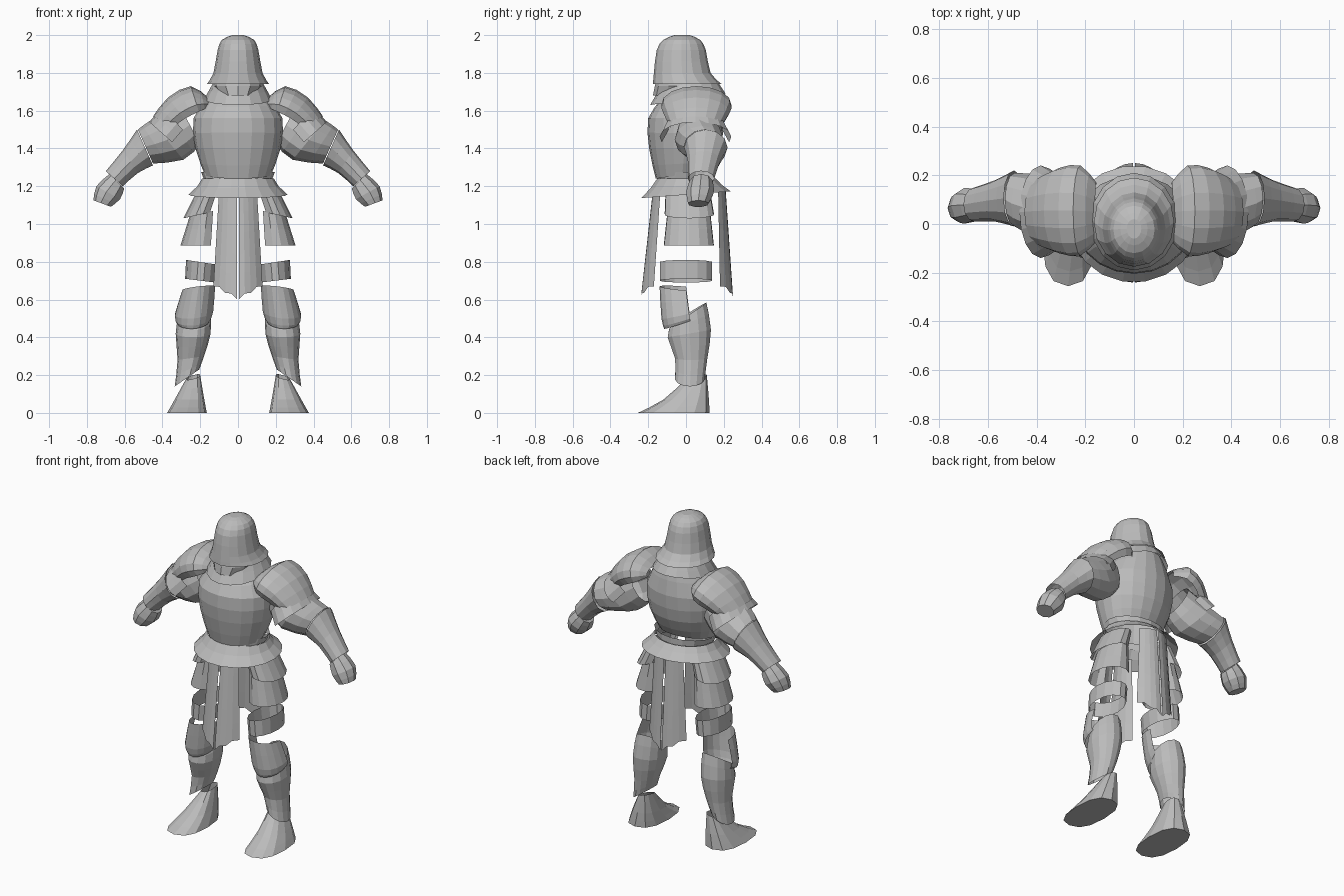
import bpy, bmesh
from math import sin, cos, radians, copysign
from mathutils import Vector

cube = bpy.data.objects.get("Cube")
if cube:
    bpy.data.objects.remove(cube)

steel = bpy.data.materials.new("plain_grey_steel")
steel.use_nodes = True
steel.diffuse_color = (.5, .5, .5, 1)
steel.node_tree.nodes["Principled BSDF"].inputs["Base Color"].default_value = steel.diffuse_color


def finish(name, bm, rows, closed=False, capped=(), mirror=False):
    """Skin neighbouring rows of vertices and add the part to the scene."""
    for upper, lower in zip(rows, rows[1:]):
        count = len(upper)
        for i in range(count if closed else count - 1):
            j = (i + 1) % count
            bm.faces.new((upper[i], upper[j], lower[j], lower[i]))
    for end in capped:
        bm.faces.new(rows[end])
    bmesh.ops.recalc_face_normals(bm, faces=bm.faces)
    mesh = bpy.data.meshes.new(name)
    bm.to_mesh(mesh)
    bm.free()
    mesh.materials.append(steel)
    part = bpy.data.objects.new(name, mesh)
    bpy.context.collection.objects.link(part)
    if mirror:
        part.modifiers.new("other_side", 'MIRROR').use_mirror_merge = False


def ring(inner, outer, front, back, lift=0):
    """Cross-section between inner and outer (x, z) points; lift raises its back."""
    return Vector((*inner, *outer, front, back, lift))


def level(width, height, front, back, lift=0):
    """Cross-section centred on the body."""
    return ring((-width, height), (width, height), front, back, lift)


def smooth_rings(rings, steps):
    """Curve smoothly through the given cross-sections."""
    result = []
    for i in range(len(rings) - 1):
        a, b = rings[i], rings[i + 1]
        into = (b - rings[max(i - 1, 0)]) / 2
        out = (rings[min(i + 2, len(rings) - 1)] - a) / 2
        for k in range(steps):
            t = k / steps
            ease = t * t * (3 - 2 * t)
            result.append(a.lerp(b, ease) + into * t * (1 - t) ** 2 - out * t * t * (1 - t))
    return result + [rings[-1]]


def shell(name, *rings, sides=12, steps=2, arc=None, capped=(), mirror=False, power=1):
    """Loft armour through cross-sections; an arc in degrees leaves it open.
    Angles run from outer through back; a power below one squares the section."""
    bm = bmesh.new()
    start, end = arc or (0, 360)
    rows = []
    for x_in, z_in, x_out, z_out, front, back, lift in smooth_rings(rings, steps):
        row = []
        for i in range(sides + 1 if arc else sides):
            angle = radians(start + (end - start) * i / sides)
            c, s = (copysign(abs(f(angle)) ** power, f(angle)) for f in (cos, sin))
            across, depth = (1 + c) / 2, (1 + s) / 2
            row.append(bm.verts.new((x_in + (x_out - x_in) * across,
                                     front + (back - front) * depth,
                                     z_in + (z_out - z_in) * across + lift * s)))
        rows.append(row)
    finish(name, bm, rows, not arc, capped, mirror)


def cloth(name, side, y_top, y_hem, columns=4, steps=5):
    """Hanging panel pair with a centre slit, curved edges and a ragged hem."""
    bm = bmesh.new()
    rows = []
    for r in range(steps + 1):
        fall = r / steps
        row = []
        for c in range(columns + 1):
            across = c / columns
            hem = .6 + .07 * across + .015 * (c % 2)
            x = .005 + across * (.095 + .03 * fall)
            y = y_top + (y_hem - y_top) * fall - (.04 + .03 * fall) * across ** 2
            row.append(bm.verts.new((x, side * y, 1.18 + (hem - 1.18) * fall)))
        rows.append(row)
    finish(name, bm, rows, mirror=True)


# Head and neck
shell("helmet",
      level(width=.03, height=2, front=-.06, back=.02),
      level(width=.085, height=1.975, front=-.12, back=.075),
      level(width=.108, height=1.92, front=-.155, back=.105),
      level(width=.13, height=1.8, front=-.17, back=.13),
      level(width=.165, height=1.74, front=-.175, back=.19),
      sides=16, capped=(0,))
shell("chin_guard",
      level(width=.12, height=1.78, front=-.15, back=.1),
      level(width=.13, height=1.73, front=-.165, back=.12),
      level(width=.1, height=1.68, front=-.175, back=.1), steps=1)
shell("neck_collar",
      level(width=.13, height=1.75, front=-.12, back=.17),
      level(width=.18, height=1.66, front=-.19, back=.21, lift=.03), sides=16)

# Torso and waist
shell("cuirass",
      level(width=.15, height=1.69, front=-.13, back=.17, lift=.03),
      level(width=.235, height=1.56, front=-.2, back=.2),
      level(width=.225, height=1.4, front=-.195, back=.18),
      level(width=.175, height=1.26, front=-.16, back=.12, lift=.02), sides=20)
shell("waist_band",
      level(width=.195, height=1.275, front=-.14, back=.15),
      level(width=.18, height=1.235, front=-.15, back=.15), sides=16, steps=1)
shell("belt_skirt",
      level(width=.19, height=1.24, front=-.155, back=.16),
      level(width=.215, height=1.2, front=-.19, back=.19, lift=.01),
      level(width=.262, height=1.155, front=-.24, back=.24, lift=.018), sides=18, steps=1)

# Hanging cloth
cloth("front_cloth", side=-1, y_top=.175, y_hem=.24)
cloth("back_cloth", side=1, y_top=.21, y_hem=.25)

# Shoulder plates
shell("shoulder_plate",
      ring(inner=(.15, 1.6), outer=(.16, 1.67), front=-.07, back=.17),
      ring(inner=(.19, 1.54), outer=(.25, 1.73), front=-.13, back=.24),
      ring(inner=(.25, 1.51), outer=(.37, 1.67), front=-.12, back=.23),
      ring(inner=(.31, 1.48), outer=(.45, 1.57), front=-.09, back=.19),
      sides=10, arc=(-115, 115), mirror=True)
shell("upper_arm_plate",
      ring(inner=(.24, 1.44), outer=(.4, 1.62), front=-.1, back=.2),
      ring(inner=(.29, 1.38), outer=(.47, 1.54), front=-.14, back=.24),
      sides=10, arc=(-110, 110), mirror=True)

# Arms
shell("upper_arm",
      ring(inner=(.2, 1.42), outer=(.31, 1.63), front=-.03, back=.16),
      ring(inner=(.29, 1.34), outer=(.46, 1.55), front=-.06, back=.2),
      ring(inner=(.45, 1.32), outer=(.53, 1.5), front=-.01, back=.21), mirror=True)
shell("forearm",
      ring(inner=(.45, 1.31), outer=(.535, 1.5), front=-.01, back=.22),
      ring(inner=(.53, 1.27), outer=(.61, 1.39), front=.01, back=.18),
      ring(inner=(.61, 1.2), outer=(.7, 1.28), front=.01, back=.15), mirror=True)
shell("gauntlet_fist",
      ring(inner=(.6, 1.185), outer=(.68, 1.265), front=.02, back=.14),
      ring(inner=(.62, 1.13), outer=(.75, 1.2), front=0, back=.15),
      ring(inner=(.67, 1.09), outer=(.765, 1.125), front=.01, back=.12),
      sides=9, capped=(0, -1), mirror=True)

# Thigh plates and strap
shell("upper_thigh_plate",
      ring(inner=(.08, 1.18), outer=(.22, 1.17), front=-.11, back=.13),
      ring(inner=(.11, 1.07), outer=(.29, 1.03), front=-.115, back=.15),
      sides=10, arc=(-125, 125), mirror=True)
shell("lower_thigh_plate",
      ring(inner=(.1, 1.07), outer=(.25, 1.06), front=-.1, back=.13),
      ring(inner=(.1, .885), outer=(.305, .885), front=-.12, back=.15),
      sides=10, arc=(-125, 125), mirror=True)
shell("thigh_strap",
      ring(inner=(.11, .785), outer=(.275, .81), front=-.14, back=.14),
      ring(inner=(.12, .69), outer=(.28, .71), front=-.14, back=.14),
      sides=14, steps=1, mirror=True)

# Lower legs
shell("knee_plate",
      ring(inner=(.12, .67), outer=(.295, .65), front=-.14, back=.1, lift=-.01),
      ring(inner=(.13, .54), outer=(.335, .52), front=-.13, back=.12, lift=.03),
      ring(inner=(.15, .49), outer=(.325, .48), front=-.115, back=.12, lift=.04),
      sides=10, arc=(-190, 10), mirror=True)
shell("greave",
      ring(inner=(.145, .53), outer=(.315, .52), front=-.08, back=.11, lift=.06),
      ring(inner=(.145, .42), outer=(.33, .42), front=-.1, back=.135, lift=.02),
      ring(inner=(.18, .3), outer=(.32, .28), front=-.06, back=.115),
      ring(inner=(.205, .23), outer=(.335, .14), front=-.06, back=.1),
      sides=14, mirror=True)

# Feet, widening from ankle to sole
shell("boot",
      ring(inner=(.2, .2), outer=(.275, .18), front=0, back=.11, lift=.01),
      ring(inner=(.18, .08), outer=(.33, .08), front=-.12, back=.12, lift=.01),
      ring(inner=(.165, 0), outer=(.375, 0), front=-.255, back=.125),
      capped=(-1,), mirror=True, power=.8)
